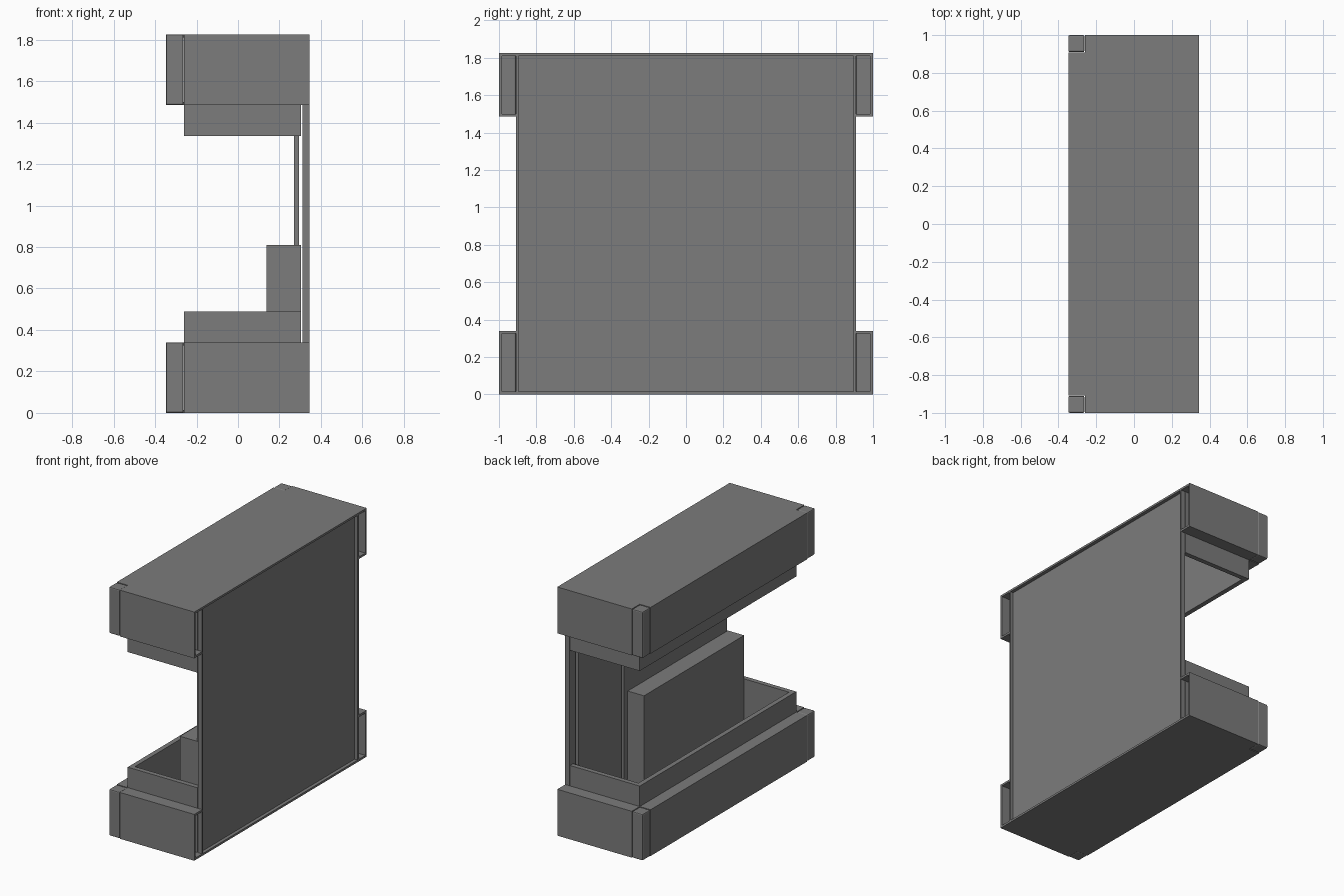
import bpy

cube = bpy.data.objects.get("Cube")
if cube:
    bpy.data.objects.remove(cube, do_unlink=True)

grey = bpy.data.materials.new("mid_grey")
grey.use_nodes = True
colour = (0.2, 0.2, 0.2, 1)
grey.diffuse_color = colour
grey.node_tree.nodes["Principled BSDF"].inputs["Base Color"].default_value = colour

HEIGHT = 1.825      # overall height
BOX = 0.34          # height of the base and canopy boxes
SKIN = 0.015        # sheet thickness
WALL = 0.035        # inner wall thickness
FRONT, BACK = -0.348, 0.345
INNER = -0.26       # outer face of the inner walls
END = 0.908         # half length of the inner walls and back panel


def block(name, x, y, z, bevel=0):
    """Box spanning the given (min, max) ranges."""
    bpy.ops.mesh.primitive_cube_add(size=1, location=[sum(r) / 2 for r in (x, y, z)])
    ob = bpy.context.object
    ob.name = name
    ob.scale = [r[1] - r[0] for r in (x, y, z)]
    bpy.ops.object.transform_apply(location=False, rotation=False, scale=True)
    ob.data.materials.append(grey)
    if bevel:
        mod = ob.modifiers.new("soft_edges", 'BEVEL')
        mod.width = bevel
        mod.segments = 2
    return ob


def span(a, b, s):
    """Range mirrored when s is negative."""
    return (a, b) if s > 0 else (-b, -a)


def housing(label, flip):
    """Hollow box with a raised inner wall; flip hangs it from the top."""
    def z(a, b):
        return (HEIGHT - b, HEIGHT - a) if flip else (a, b)

    block(label + "_outer_sheet", (INNER, BACK), (-1, 1), z(0, SKIN))
    block(label + "_outer_sheet_edge", (FRONT, INNER), (-END, END), z(0, SKIN))
    block(label + "_long_fascia", (FRONT, FRONT + SKIN), (-END, END), z(0, BOX))
    block(label + "_long_ledge", (FRONT, INNER), (-END, END), z(BOX - SKIN, BOX))
    block(label + "_long_inner_wall", (INNER, INNER + WALL), (-END, END), z(SKIN, 0.49))
    for s, side in ((-1, "front"), (1, "rear")):
        part = label + "_" + side
        block(part + "_corner_post", (FRONT, INNER - 0.002),
              span(END + 0.002, 1, s), z(0, BOX), 0.008)
        block(part + "_end_fascia", (INNER, BACK), span(1 - SKIN, 1, s), z(0, BOX))
        block(part + "_end_ledge", (INNER, BACK), span(END, 1, s), z(BOX - SKIN, BOX))
        block(part + "_inner_wall", (INNER + WALL, 0.305),
              span(END - WALL, END, s), z(SKIN, 0.49))


housing("base", False)
housing("canopy", True)

# Recessed back panel with a rim on all four sides
block("back_panel", (0.31, 0.32), (-END, END), (0, HEIGHT))
for s, side in ((-1, "front"), (1, "rear")):
    block("back_rim_" + side, (0.31, BACK), span(END - 0.012, END, s), (0, HEIGHT))
block("back_rim_bottom", (0.31, BACK), (-END, END), (0, SKIN))
block("back_rim_top", (0.31, BACK), (-END, END), (HEIGHT - SKIN, HEIGHT))

# Upright lining boards and the block standing in the tray
block("rear_lining_board", (0.27, 0.295), (0.36, 0.86), (SKIN, HEIGHT - SKIN))
block("front_lining_board", (0.27, 0.295), (-0.86, 0.335), (SKIN, HEIGHT - SKIN))
block("inner_block", (0.138, 0.305), (-0.872, 0.29), (SKIN, 0.81))
